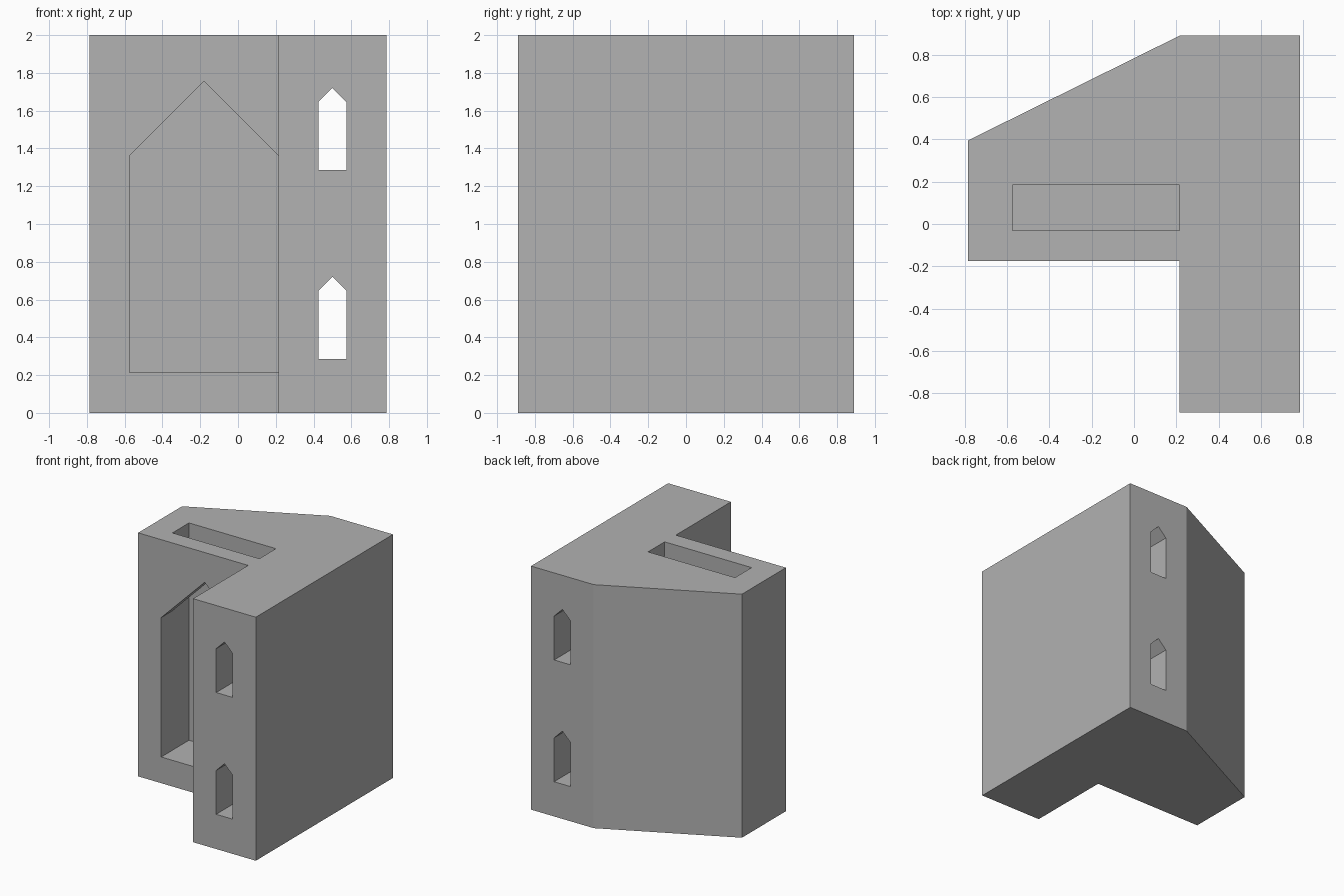
import bpy, bmesh, math
from mathutils import Vector

if "Cube" in bpy.data.objects:
    bpy.data.objects.remove(bpy.data.objects["Cube"])

grey = bpy.data.materials.new("plain_grey")
grey.use_nodes = True
colour = (0.445, 0.445, 0.445, 1)
grey.diffuse_color = colour
grey.node_tree.nodes["Principled BSDF"].inputs["Base Color"].default_value = colour


def prism(name, outline, direction):
    """Extrude a flat 3D outline along a direction into a closed solid."""
    bm = bmesh.new()
    face = bm.faces.new([bm.verts.new(p) for p in outline])
    top = bmesh.ops.extrude_face_region(bm, geom=[face])["geom"]
    bmesh.ops.translate(bm, vec=Vector(direction),
                        verts=[v for v in top if isinstance(v, bmesh.types.BMVert)])
    bmesh.ops.recalc_face_normals(bm, faces=bm.faces)
    mesh = bpy.data.meshes.new(name)
    bm.to_mesh(mesh)
    bm.free()
    mesh.materials.append(grey)
    obj = bpy.data.objects.new(name, mesh)
    bpy.context.collection.objects.link(obj)
    return obj


def gable_cutter(name, x0, x1, z0, eaves, y0, y1):
    """Upright opening with a 45 degree pointed top, running along y."""
    mid, half = (x0 + x1) / 2, (x1 - x0) / 2
    points = [(x0, z0), (x1, z0), (x1, eaves), (mid, eaves + half), (x0, eaves)]
    return prism(name, [(x, y0, z) for x, z in points], (0, y1 - y0, 0))


# L-shaped body with a slanted back
left, right, inner = -0.785, 0.785, 0.215
front, back, step = -0.89, 0.89, -0.175
plan = [(inner, front), (right, front), (right, back),
        (inner, back), (left, 0.395), (left, step), (inner, step)]
body = prism("bracket_body", [(x, y, 0) for x, y in plan], (0, 0, 2))

# Pointed front recess, the slot dropping into it, and two through holes
pocket_left, floor, slot_back = -0.575, 0.215, 0.185
cutters = [gable_cutter("recess_cutter", pocket_left, inner, floor, 1.36, -0.3, 0.05)]
slot = [(pocket_left, -0.03), (inner, -0.03), (inner, slot_back), (pocket_left, slot_back)]
cutters.append(prism("slot_cutter", [(x, y, floor) for x, y in slot], (0, 0, 2)))
for i in range(2):
    cutters.append(gable_cutter("hole_cutter", 0.425, 0.575, i + 0.285, i + 0.645, -1, 1))

bpy.context.view_layer.objects.active = body
for cutter in cutters:
    mod = body.modifiers.new("cut", 'BOOLEAN')
    mod.operation = 'DIFFERENCE'
    mod.solver = 'EXACT'
    mod.object = cutter
    bpy.ops.object.modifier_apply(modifier=mod.name)
    bpy.data.objects.remove(cutter)

# Keep crisp edges
bpy.ops.object.select_all(action='DESELECT')
body.select_set(True)
bpy.ops.object.shade_smooth_by_angle(angle=math.radians(20))
